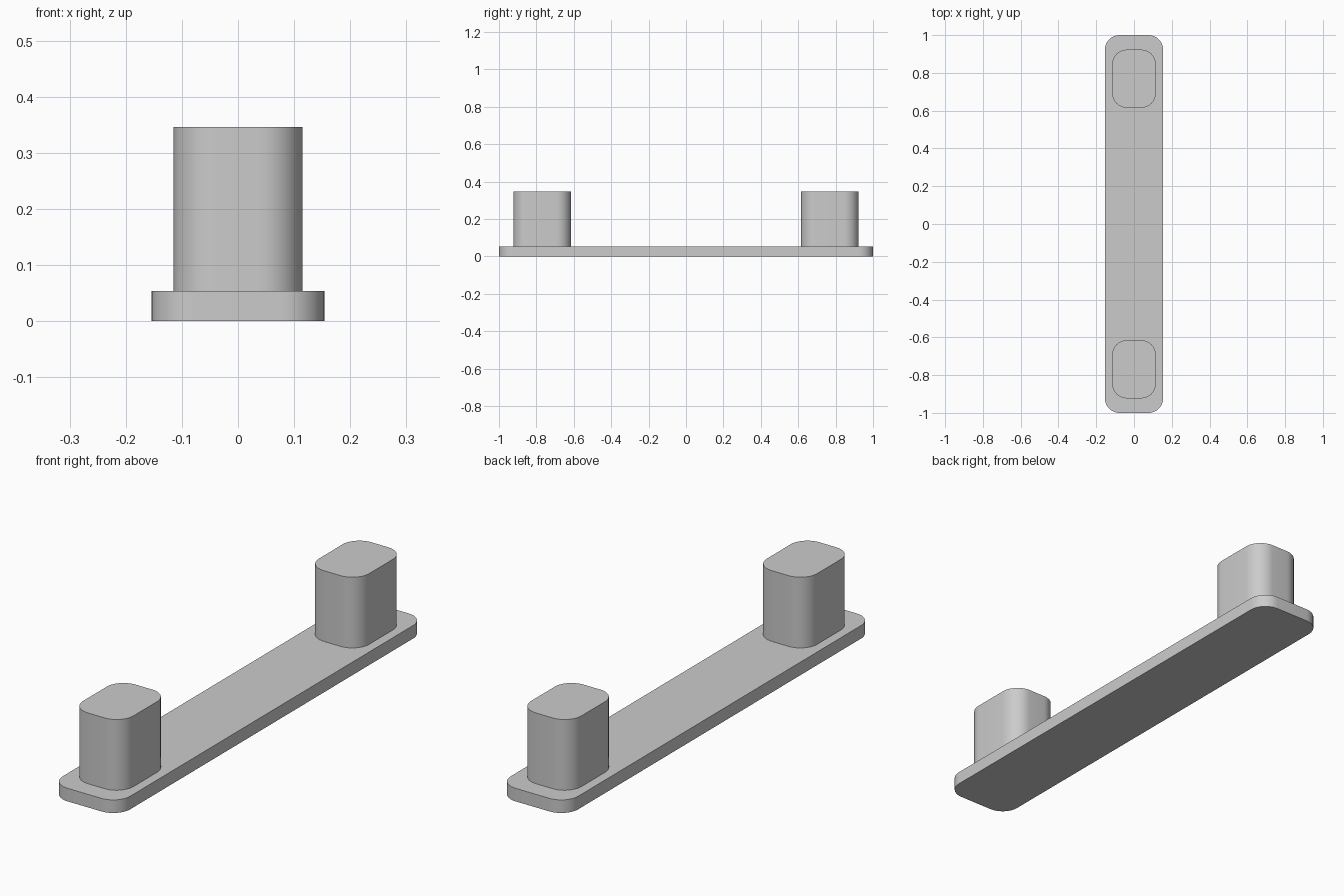
import bpy, bmesh
from math import cos, sin, pi, radians

cube = bpy.data.objects.get("Cube")
if cube:
    bpy.data.objects.remove(cube, do_unlink=True)

grey = bpy.data.materials.new("light grey")
grey.use_nodes = True
COLOUR = (0.6, 0.6, 0.6, 1)
grey.diffuse_color = COLOUR
grey.node_tree.nodes["Principled BSDF"].inputs["Base Color"].default_value = COLOUR

RADIUS = 0.077
STEPS = 12


def rounded_block(name, half_x, half_y, y, z0, z1):
    """Extrude a rectangle with rounded corners from z0 to z1."""
    bm = bmesh.new()
    outline = []
    for corner, (sx, sy) in enumerate([(1, 1), (-1, 1), (-1, -1), (1, -1)]):
        for i in range(STEPS + 1):
            a = (corner + i / STEPS) * pi / 2
            outline.append(bm.verts.new((sx * (half_x - RADIUS) + RADIUS * cos(a),
                                         sy * (half_y - RADIUS) + RADIUS * sin(a), z0)))
    base = bm.faces.new(outline)
    top = bmesh.ops.extrude_face_region(bm, geom=[base], use_keep_orig=True)
    verts = [v for v in top["geom"] if isinstance(v, bmesh.types.BMVert)]
    bmesh.ops.translate(bm, verts=verts, vec=(0, 0, z1 - z0))
    bmesh.ops.recalc_face_normals(bm, faces=bm.faces)
    mesh = bpy.data.meshes.new(name)
    bm.to_mesh(mesh)
    bm.free()
    mesh.materials.append(grey)
    obj = bpy.data.objects.new(name, mesh)
    obj.location.y = y
    bpy.context.collection.objects.link(obj)
    bpy.ops.object.select_all(action="DESELECT")
    obj.select_set(True)
    bpy.context.view_layer.objects.active = obj
    bpy.ops.object.shade_smooth_by_angle(angle=radians(30))


# Long base plate
rounded_block("base_plate", 0.154, 1.0, 0, 0, 0.054)

# Upright posts near each end
for name, side in (("front_post", -1), ("back_post", 1)):
    rounded_block(name, 0.115, 0.154, side * 0.769, 0.054, 0.346)
